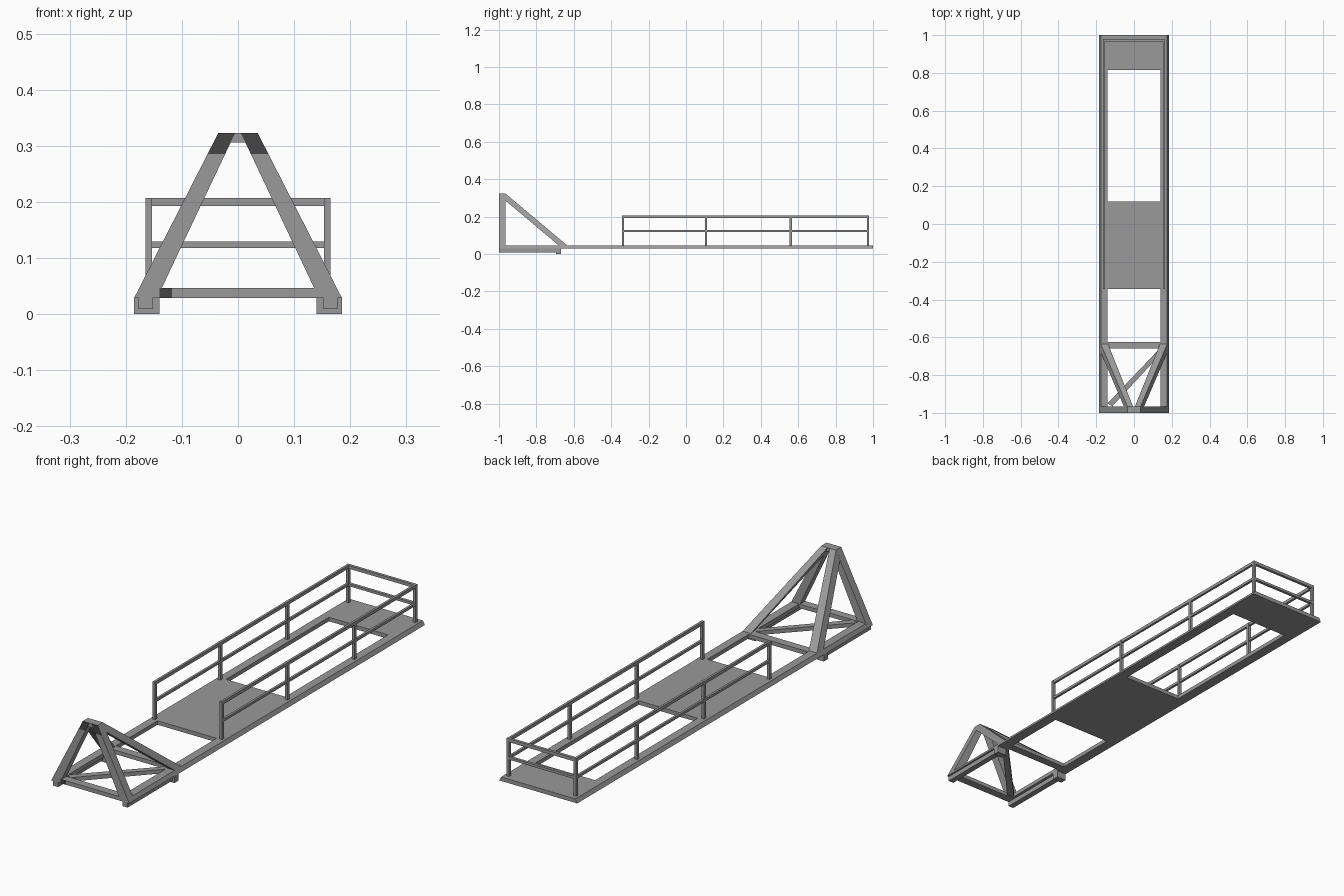
import bpy, bmesh

if "Cube" in bpy.data.objects:
    bpy.data.objects.remove(bpy.data.objects["Cube"])


def material(name, v):
    m = bpy.data.materials.new(name)
    m.diffuse_color = (v, v, v, 1)
    m.use_nodes = True
    m.node_tree.nodes["Principled BSDF"].inputs["Base Color"].default_value = m.diffuse_color
    return m


GREY = material("dark_grey", 0.32)
DARK = material("charcoal", 0.06)


def hexa(name, a, b, mat=GREY):
    """Solid between two four-cornered end sections."""
    bm = bmesh.new()
    va = [bm.verts.new(p) for p in a]
    vb = [bm.verts.new(p) for p in b]
    bm.faces.new(va)
    bm.faces.new(vb[::-1])
    for i in range(4):
        j = (i + 1) % 4
        bm.faces.new((va[j], va[i], vb[i], vb[j]))
    bmesh.ops.recalc_face_normals(bm, faces=bm.faces)
    me = bpy.data.meshes.new(name)
    bm.to_mesh(me)
    bm.free()
    me.materials.append(mat)
    ob = bpy.data.objects.new(name, me)
    bpy.context.collection.objects.link(ob)
    return ob


def extrude(name, profile, y, mat=GREY):
    """Four-cornered (x, z) profile run along y."""
    return hexa(name, *[[(px, py, pz) for px, pz in profile] for py in y], mat)


def box(name, x, y, z, mat=GREY):
    return extrude(name, [(x[0], z[0]), (x[1], z[0]), (x[1], z[1]), (x[0], z[1])], y, mat)


Z0, Z1, TOP = 0.029, 0.046, 0.323      # deck bottom, deck top, apex
YF, YA = -1.0, -0.965                  # front and rear of the front frame
XI, XO = 0.14, 0.185                   # inner and outer faces of the side beams

# Deck plates and cross beams between the side beams
for name, y in (("middle_deck", (-0.345, 0.12)), ("rear_deck", (0.815, 1.0)),
                ("front_cross_beam", (YF, YA)), ("second_cross_beam", (-0.66, -0.625))):
    box(name, (-XI, XI), y, (Z0, Z1))

# Diagonal floor brace and its dark front end
hexa("floor_brace", *[[(-.14, -.95, h), (-.115, -.965, h), (.14, -.69, h), (.14, -.655, h)]
                      for h in (Z0, Z1)])
box("brace_end", (-XI, -.118), (YF - .0005, YF + .002), (Z0, Z1), DARK)

# Apex cap
extrude("apex_cap", [(-.014, .306), (.014, .306), (.006, TOP), (-.006, TOP)], (YF, YA))

post_y = (-0.337, 0.107, 0.56, 0.973)
levels = (("mid", 0.118, 0.129), ("top", 0.193, 0.207))

for side, s in (("left", -1), ("right", 1)):
    # Side beam with sloping outer face, runner and foot
    extrude(side + "_side_beam", [(s * XI, Z0), (s * XO, Z0), (s * .176, Z1), (s * XI, Z1)], (-1, 1))
    box(side + "_runner", (s * 0.152, s * 0.177), (-1, -0.67), (0.009, Z0))
    box(side + "_foot", (s * XI, s * XO), (-0.695, -0.668), (0, Z0))

    # Upright leg of the front frame, with the dark joint at its head
    extrude(side + "_front_leg",
            [(s * .144, Z0), (s * XO, Z0), (s * .035, TOP), (s * .005, TOP)], (YF, YA))
    joint = [(s * .023, .285), (s * .054, .285), (s * .035, TOP), (s * .005, TOP)]
    extrude(side + "_leg_joint", joint, (YF - .0005, YF + .002), DARK)

    # Sloping stay from the apex to the beam
    hexa(side + "_sloping_stay", [(x, YA, z) for x, z in joint],
         [(s * .144, -.68, Z1), (s * .176, -.68, Z1), (s * .176, -.635, Z1), (s * .137, -.635, Z1)])

    # Guard rail posts and side rails
    for i, y in enumerate(post_y):
        box(f"{side}_post_{i + 1}", (s * .153, s * .165), (y - .006, y + .006), (Z1, .207))
    for level, a, b in levels:
        box(f"{side}_{level}_rail", (s * .154, s * .164), (-0.343, 0.979), (a, b))

# Rear guard rails
for level, a, b in levels:
    box(f"rear_{level}_rail", (-.154, .154), (0.967, 0.979), (a, b))
